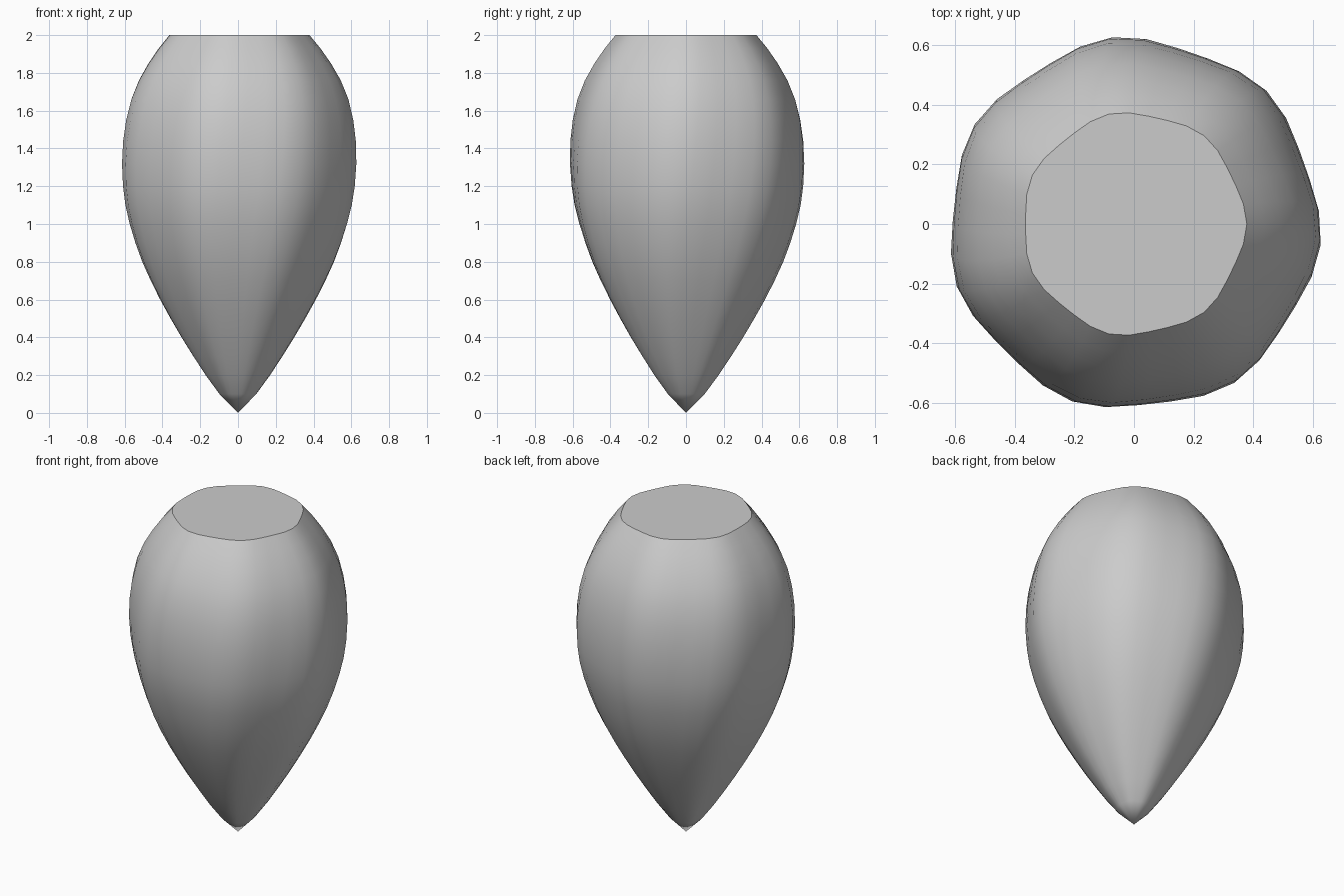
import bpy, bmesh
from math import sin, cos, pi, radians

cube = bpy.data.objects.get("Cube")
if cube:
    bpy.data.objects.remove(cube, do_unlink=True)

LOBES, SIDES = 7, 35
RIPPLE = 0.02        # lobe height relative to the radius
TWIST = 9.3          # degrees of twist per unit of height

# Silhouette as (mean radius, height), from just above the tip to the cut top
PROFILE = [(0.097, 0.1), (0.17, 0.2), (0.235, 0.3), (0.297, 0.4),
           (0.355, 0.5), (0.41, 0.6), (0.46, 0.7), (0.505, 0.8),
           (0.542, 0.9), (0.573, 1.0), (0.597, 1.1), (0.611, 1.2),
           (0.618, 1.32), (0.614, 1.44), (0.6, 1.55), (0.574, 1.66),
           (0.534, 1.76), (0.483, 1.85), (0.428, 1.93), (0.371, 2.0)]


def lobed_ring(bm, radius, z):
    ring = []
    turn = radians(TWIST) * (z - 2)
    for i in range(SIDES):
        a = 2 * pi * i / SIDES
        r = radius * (1 + RIPPLE * cos(LOBES * a))
        ring.append(bm.verts.new((r * cos(a + turn), r * sin(a + turn), z)))
    return ring


# Twisted lobed body with a pointed base and a flat top
bm = bmesh.new()
tip = bm.verts.new((0, 0, 0))
rings = [lobed_ring(bm, r, z) for r, z in PROFILE]
for i in range(SIDES):
    j = (i + 1) % SIDES
    bm.faces.new((tip, rings[0][j], rings[0][i]))
    for low, high in zip(rings, rings[1:]):
        bm.faces.new((low[i], low[j], high[j], high[i]))
bm.faces.new(rings[-1])
mesh = bpy.data.meshes.new("lobed_body")
bm.to_mesh(mesh)
bm.free()
body = bpy.data.objects.new("lobed_body", mesh)
bpy.context.collection.objects.link(body)

# Plain grey material
grey = bpy.data.materials.new("light_grey")
grey.use_nodes = True
colour = (0.6, 0.6, 0.6, 1)
grey.diffuse_color = colour
grey.node_tree.nodes["Principled BSDF"].inputs["Base Color"].default_value = colour
mesh.materials.append(grey)

# Smooth sides with a crisp rim around the flat top
bpy.ops.object.select_all(action='DESELECT')
body.select_set(True)
bpy.context.view_layer.objects.active = body
bpy.ops.object.shade_smooth_by_angle(angle=radians(35))
